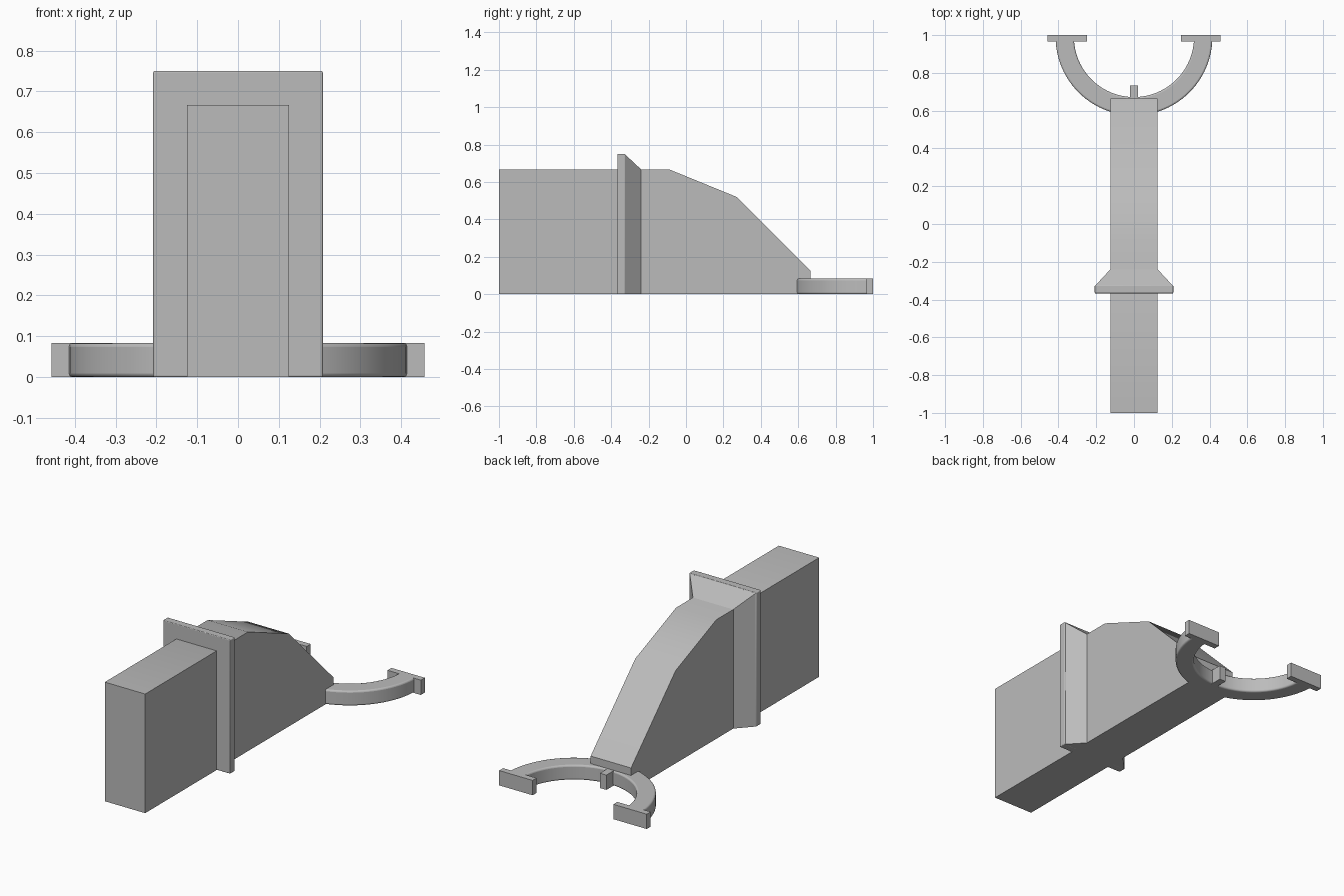
import bpy, bmesh
from math import pi, cos, sin, radians

cube = bpy.data.objects.get("Cube")
if cube:
    bpy.data.objects.remove(cube, do_unlink=True)

grey = bpy.data.materials.new("plain grey")
grey.use_nodes = True
colour = (0.5, 0.5, 0.5, 1)
grey.diffuse_color = colour
grey.node_tree.nodes["Principled BSDF"].inputs["Base Color"].default_value = colour


def finish(name, bm, bevel=0, smooth=False):
    """Turn a bmesh into a finished object."""
    bmesh.ops.recalc_face_normals(bm, faces=bm.faces)
    mesh = bpy.data.meshes.new(name)
    bm.to_mesh(mesh)
    bm.free()
    mesh.materials.append(grey)
    obj = bpy.data.objects.new(name, mesh)
    bpy.context.collection.objects.link(obj)
    if bevel:
        mod = obj.modifiers.new("soft_edges", "BEVEL")
        mod.width = bevel
        mod.segments = 3
        mod.limit_method = "ANGLE"
        mod.angle_limit = radians(40)
    if smooth:
        bpy.ops.object.select_all(action="DESELECT")
        obj.select_set(True)
        bpy.context.view_layer.objects.active = obj
        bpy.ops.object.shade_smooth_by_angle(angle=radians(30))
    return obj


def extrude(name, points, direction, **style):
    """Sweep a closed outline along a direction."""
    bm = bmesh.new()
    face = bm.faces.new([bm.verts.new(p) for p in points])
    grown = bmesh.ops.extrude_face_region(bm, geom=[face])["geom"]
    verts = [v for v in grown if isinstance(v, bmesh.types.BMVert)]
    bmesh.ops.translate(bm, verts=verts, vec=direction)
    return finish(name, bm, **style)


def block(name, x0, x1, y0, y1, height, **style):
    points = [(x0, y0, 0), (x1, y0, 0), (x1, y1, 0), (x0, y1, 0)]
    return extrude(name, points, (0, 0, height), **style)


# Long body with a sloping back
half = 0.125
top = 0.667
fork_height = 0.083
profile = [(-1, 0), (-1, top), (-0.09, top), (0.27, 0.52), (0.665, 0.125), (0.665, 0)]
extrude("body", [(-half, y, z) for y, z in profile], (2 * half, 0, 0), smooth=True)

# Collar plate around the body
flange = 0.208
block("collar_plate", -flange, flange, -0.367, -0.325, 0.75, bevel=0.004, smooth=True)

# Tapered collar behind the plate
bm = bmesh.new()
rings = []
for y, w, h in ((-0.327, flange - 0.002, 0.748), (-0.24, half, top)):
    rings.append([bm.verts.new(p) for p in ((-w, y, 0), (w, y, 0), (w, y, h), (-w, y, h))])
for ring in rings:
    bm.faces.new(ring)
for i in range(4):
    j = (i + 1) % 4
    bm.faces.new((rings[0][i], rings[0][j], rings[1][j], rings[1][i]))
finish("collar_taper", bm)

# Half-round fork
steps = 48
angles = [pi + pi * i / steps for i in range(steps + 1)]
centre_y = 0.99
outline = [(0.415 * cos(a), centre_y + 0.415 * sin(a), 0) for a in angles]
outline += [(0.318 * cos(a), centre_y + 0.318 * sin(a), 0) for a in reversed(angles)]
extrude("fork", outline, (0, 0, fork_height), bevel=0.009, smooth=True)

# End pads of the fork
for side, name in ((1, "left_fork_pad"), (-1, "right_fork_pad")):
    x0, x1 = sorted((side * 0.25, side * 0.457))
    block(name, x0, x1, 0.965, 1.0, fork_height)

# Small peg in the middle of the fork
block("centre_peg", -0.02, 0.02, 0.64, 0.733, fork_height)
